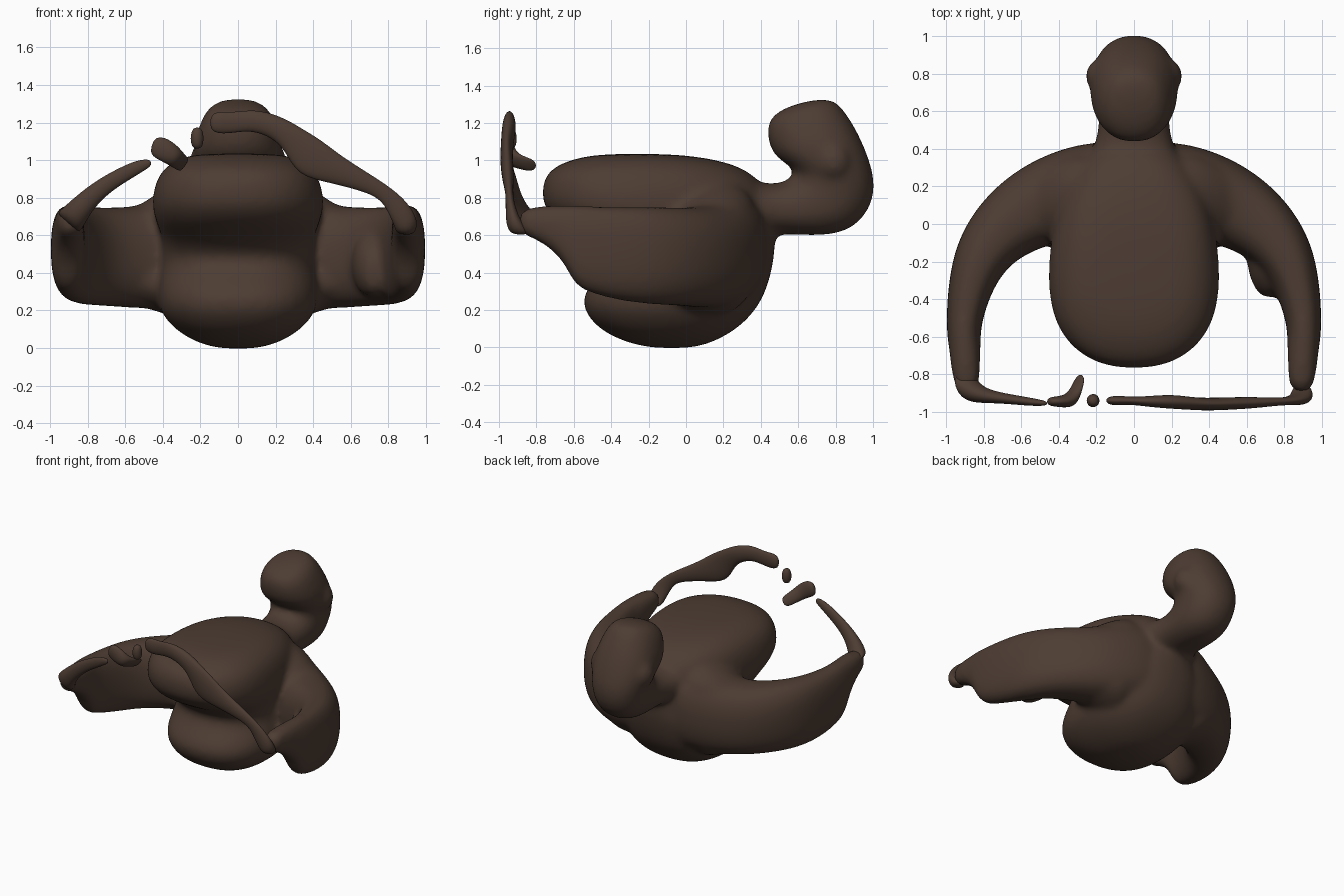
import bpy, bmesh, math
from mathutils import Vector

X, Y, Z = Vector((1, 0, 0)), Vector((0, 1, 0)), Vector((0, 0, 1))
mat = bpy.data.materials.new("dark_brown")
mat.diffuse_color = (0.075, 0.046, 0.033, 1)


def loft(bm, pts, up, sides=None, power=2.0, n=20):
    """Tube through (x, y, z, half size across, half size along up)."""
    cs = [Vector(p[:3]) for p in pts]
    rings = []
    for i, p in enumerate(pts):
        tan = cs[min(i + 1, len(cs) - 1)] - cs[max(i - 1, 0)]
        a = sides[i] if sides else tan.cross(up).normalized()
        ring = []
        for k in range(n):
            t = 2 * math.pi * k / n
            c, s = math.cos(t), math.sin(t)
            u = math.copysign(abs(c) ** (2 / power), c)
            v = math.copysign(abs(s) ** (2 / power), s)
            ring.append(bm.verts.new(cs[i] + a * (p[3] * u) + up * (p[4] * v)))
        rings.append(ring)
    for r, q in zip(rings, rings[1:]):
        for k in range(n):
            j = (k + 1) % n
            bm.faces.new((r[k], r[j], q[j], q[k]))
    bm.faces.new(rings[0][::-1])
    bm.faces.new(rings[-1])


def finish(bm, name, remesh):
    bmesh.ops.recalc_face_normals(bm, faces=bm.faces)
    me = bpy.data.meshes.new(name)
    bm.to_mesh(me)
    bm.free()
    me.materials.append(mat)
    me.shade_smooth()
    ob = bpy.data.objects.new(name, me)
    bpy.context.collection.objects.link(ob)
    ob.modifiers.new("round", 'SUBSURF').levels = 2
    ob.modifiers["round"].render_levels = 2
    if remesh:
        m = ob.modifiers.new("fuse", 'REMESH')
        m.mode, m.voxel_size, m.use_smooth_shade = 'VOXEL', 0.018, True
        s = ob.modifiers.new("soften", 'SMOOTH')
        s.factor, s.iterations = 0.5, 20


body = bmesh.new()

# torso: z, front y, back y, half width
torso = [(-.004, -.16, .01, .08), (.015, -.28, .11, .18), (.06, -.4, .21, .28),
         (.12, -.49, .3, .36), (.2, -.55, .375, .42), (.28, -.555, .42, .43),
         (.35, -.5, .445, .43), (.43, -.43, .465, .42), (.5, -.42, .475, .42),
         (.58, -.52, .48, .43), (.66, -.68, .48, .46),
         (.75, -.77, .46, .48), (.85, -.775, .43, .47), (.94, -.75, .35, .43),
         (1.0, -.64, .2, .35), (1.037, -.47, -.06, .24)]
loft(body, [(0, (f + b) / 2, z, (b - f) / 2, w) for z, f, b, w in torso],
     X, sides=[Y] * len(torso), power=2.35, n=28)
# chest is broadest towards the front and tapers to the back
for v in body.verts:
    if v.co.z > .55:
        v.co.x *= 1.0 - .16 * max(-.2, min(1, (v.co.y + .42) / .8))

# neck bending up into the head: outer (y, z), inner (y, z), half width
head = [(.25, .6, .25, .92, .27), (.42, .6, .42, .875, .21), (.55, .605, .5, .88, .19),
        (.72, .592, .55, .9, .19), (.89, .62, .575, .93, .2), (1.0, .75, .57, .955, .2),
        (1.02, .9, .53, .985, .225), (.955, 1.08, .46, 1.03, .245),
        (.905, 1.18, .43, 1.12, .22), (.85, 1.265, .43, 1.235, .185),
        (.78, 1.345, .58, 1.305, .11)]
loft(body, [(0, (a + c) / 2, (b + d) / 2, math.hypot(c - a, d - b) / 2, w)
            for a, b, c, d, w in head], X, power=2.2,
     sides=[Vector((0, c - a, d - b)).normalized() for a, b, c, d, w in head])

# shoulders, arms and ears on both sides
for s in (-1, 1):
    loft(body, [(0, .2, .56, .26, .31), (s * .28, .18, .53, .255, .32),
                (s * .5, .11, .48, .23, .275), (s * .69, -.01, .485, .19, .265),
                (s * .82, -.17, .49, .15, .265), (s * .88, -.36, .5, .115, .255),
                (s * .905, -.52, .525, .095, .235), (s * .905, -.6, .545, .09, .22),
                (s * .9, -.66, .62, .085, .14),
                (s * .895, -.8, .67, .075, .09), (s * .885, -.9, .67, .06, .065)],
         Z, power=2.5)
    loft(body, [(s * .19, .79, .9, .06, .05), (s * .2, .79, 1.0, .1, .07),
                (s * .18, .78, 1.1, .06, .05)], X, sides=[Y] * 3)
    # belly flank flowing into the underside of the arm
    loft(body, [(s * .22, .13, .32, .26, .2), (s * .42, .1, .34, .24, .15),
                (s * .58, .05, .36, .18, .12), (s * .68, 0, .4, .12, .1)], Z)
    # shoulder slope between the chest and the arm
    loft(body, [(s * .15, .15, .74, .25, .2), (s * .34, .13, .7, .24, .19),
                (s * .5, .08, .62, .19, .15), (s * .62, .02, .58, .12, .12)], Z)
# fold inside the right arm
loft(body, [(.7, -.08, .45, .09, .14), (.695, -.2, .45, .1, .18),
            (.71, -.3, .43, .09, .16), (.75, -.39, .4, .06, .11)], Z)
finish(body, "body", True)

# thin broken strands in front of the chest
strands = {
    "right_strand": [(.89, -.88, .6, .05, .06), (.9, -.92, .66, .07, .045),
                     (.85, -.94, .75, .06, .025), (.78, -.945, .83, .04, .02),
                     (.66, -.95, .89, .055, .03), (.52, -.955, .95, .08, .035),
                     (.38, -.96, 1.01, .12, .035), (.3, -.955, 1.11, .075, .035),
                     (.2, -.945, 1.18, .065, .04), (.08, -.945, 1.215, .06, .03),
                     (-.02, -.94, 1.2, .055, .02), (-.1, -.94, 1.2, .065, .03),
                     (-.15, -.94, 1.2, .04, .015)],
    "left_strand": [(-.91, -.8, .66, .08, .08), (-.89, -.87, .68, .08, .075),
                    (-.82, -.91, .77, .06, .045), (-.72, -.925, .86, .048, .03),
                    (-.6, -.94, .93, .042, .025), (-.52, -.95, .97, .035, .02),
                    (-.46, -.955, .99, .018, .012)],
    "outer_fragment": [(-.46, -.945, 1.08, .04, .02), (-.42, -.945, 1.07, .065, .028),
                       (-.36, -.945, 1.035, .06, .035), (-.32, -.92, 1.0, .05, .05),
                       (-.295, -.85, .98, .045, .045), (-.28, -.82, .97, .035, .025)],
    "small_fragment": [(-.215, -.94, 1.06, .02, .02), (-.218, -.94, 1.09, .036, .037),
                       (-.218, -.94, 1.14, .036, .037), (-.215, -.94, 1.175, .02, .02)],
}
for name, pts in strands.items():
    bm = bmesh.new()
    loft(bm, pts, Y, n=12)
    finish(bm, name, False)
